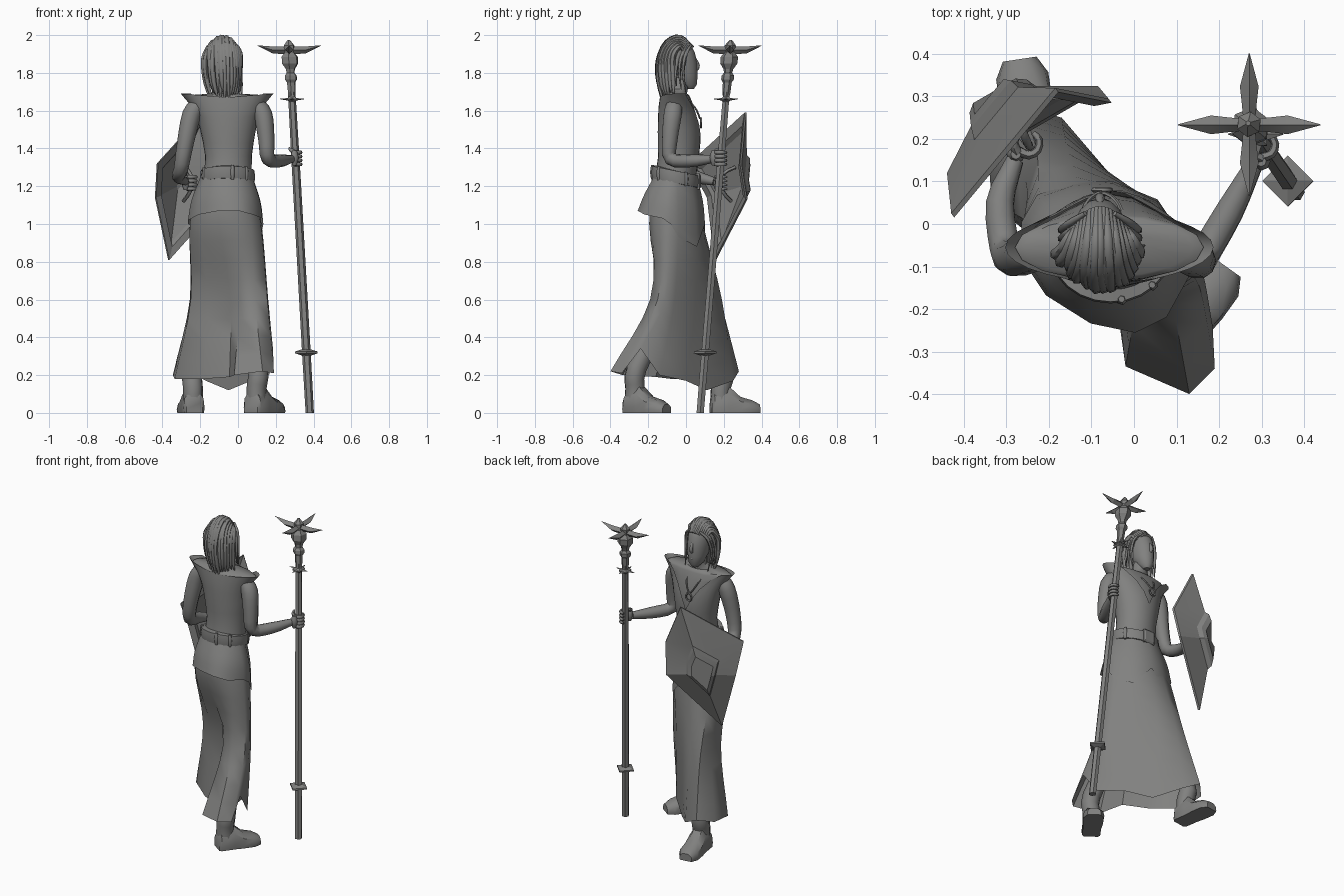
import bpy, bmesh, math, random
from mathutils import Vector as V

random.seed(4)
mat = bpy.data.materials.new("stone grey")
mat.diffuse_color = (0.22, 0.22, 0.215, 1)


def loft(name, rings, cap0=True, cap1=True, angle=40):
    """Skin a list of equal-length closed rings."""
    bm = bmesh.new()
    rows = [[bm.verts.new(p) for p in r] for r in rings]
    n = len(rows[0])
    for a, b in zip(rows, rows[1:]):
        for i in range(n):
            j = (i + 1) % n
            bm.faces.new((a[i], a[j], b[j], b[i]))
    if cap0:
        bm.faces.new(rows[0][::-1])
    if cap1:
        bm.faces.new(rows[-1])
    bmesh.ops.recalc_face_normals(bm, faces=bm.faces)
    me = bpy.data.meshes.new(name)
    bm.to_mesh(me)
    bm.free()
    for p in me.polygons:
        p.use_smooth = True
    me.set_sharp_from_angle(angle=math.radians(angle))
    me.materials.append(mat)
    ob = bpy.data.objects.new(name, me)
    bpy.context.collection.objects.link(ob)
    return ob


def spline(pts, k):
    """Catmull-Rom through points, k steps per span."""
    q = [V(p) for p in pts]
    q = [2 * q[0] - q[1]] + q + [2 * q[-1] - q[-2]]
    out = []
    for i in range(1, len(q) - 2):
        a, b, c, d = q[i - 1:i + 3]
        for s in range(k):
            t = s / k
            out.append(0.5 * (2 * b + (c - a) * t + (2 * a - 5 * b + 4 * c - d) * t * t
                              + (3 * b - a - 3 * c + d) * t ** 3))
    return out + [q[-2]]


def ellipse(z, cx, cy, rx, ry, n=16, rot=0):
    return [(cx + rx * math.cos(rot + math.tau * i / n), cy + ry * math.sin(rot + math.tau * i / n), z)
            for i in range(n)]


def tube(name, pts, radii, n=8, k=3, angle=60):
    """Tapered tube along a smooth path."""
    path = spline(pts, k)
    rr = [v.x for v in spline([(r, 0, 0) for r in radii], k)]
    rings = []
    up = None
    for i, p in enumerate(path):
        t = (path[min(i + 1, len(path) - 1)] - path[max(i - 1, 0)]).normalized()
        if up is None:
            up = t.orthogonal().normalized()
        up = (up - t * up.dot(t)).normalized()
        w = t.cross(up)
        rings.append([p + rr[i] * (up * math.cos(math.tau * j / n) + w * math.sin(math.tau * j / n))
                      for j in range(n)])
    return loft(name, rings, angle=angle)


def table(tab, z):
    for a, b in zip(tab, tab[1:]):
        if z <= b[0] or b is tab[-1]:
            t = (z - a[0]) / (b[0] - a[0])
            return [x + (y - x) * t for x, y in zip(a, b)][1:]


# Skirt: columns swept from waist to a flared, striding hem with a deep fold at the back
hem = [(.19, -.34, .21), (.185, -.24, .34), (.165, -.14, .2), (.07, .0, .17), (-.05, .11, .12), (-.17, .25, .17),
       (-.27, .28, .22), (-.345, .2, .2), (-.335, .05, .18), (-.18, -.08, .18), (-.045, -.16, .19),
       (-.02, -.335, .2), (.13, -.4, .22)]
knee = [(.155, -.15), (.16, -.11), (.135, -.06), (.03, .055), (-.07, .13), (-.16, .19), (-.23, .18), (-.255, .1),
        (-.25, 0), (-.16, -.05), (-.04, -.08), (.01, -.165), (.09, -.19)]
hip = [(.12, -.12), (.125, -.08), (.112, -.04), (.05, .05), (-.05, .09), (-.14, .09), (-.22, .06), (-.255, 0),
       (-.255, -.08), (-.2, -.15), (-.1, -.18), (0, -.195), (.07, -.17)]
ang = [math.atan2(y + .06, x + .06) for x, y in hip]
waist = [V((-.06 + .135 * math.cos(a), -.06 + .115 * math.sin(a), 1.24)) for a in ang]
cols = [spline([waist[i], (*hip[i], 1.0), (*knee[i], .6), hem[i]], 4) for i in range(13)]
loft("skirt", list(zip(*cols)), False, False, 50)

# Overskirt with zigzag front edge and a kick at the back
edge = [1.03, 1.0, .93, .88, 1.0, .9, .98, 1.0, 1.02, 1.05, 1.07, 1.07, 1.05]
over = []
for i, (x, y) in enumerate(hip):
    s = 1.45 if y < -.16 else 1.2 if y < -.12 else 1.07
    b = V((-.06 + (x + .06) * 1.05, -.06 + (y + .06) * s, edge[i]))
    m = waist[i].lerp(b, .5) + V((x + .06, y + .06, 0)) * .08
    over.append(spline([waist[i] + V((0, 0, .02)), m, b], 3))
loft("overskirt", list(zip(*over)), False, False, 50)

# Belt, loops and buckle (tilted down to the front)
def belt_pt(a, g, dz):
    y = math.sin(a)
    return V((-.055 + (.132 + g) * math.cos(a), -.058 + (.115 + g) * y, 1.25 - .025 * y + dz))

loft("belt", [[belt_pt(math.tau * i / 24, g, dz) for i in range(24)]
              for g, dz in ((-.02, -.035), (.01, -.032), (.014, 0), (.01, .032), (-.02, .035))], False, False)
for a in (.5, 2.6, 3.6, 4.9, 5.5):
    tube("belt_loop", [belt_pt(a, .006, d) for d in (-.038, 0, .038)], [.008, .014, .008], 6, 2)
loft("buckle", [[belt_pt(1.57 + sx * w, g, sz * h) for sx, sz in ((-1, -1), (1, -1), (1, 1), (-1, 1))]
                for g, w, h in ((.0, .26, .042), (.02, .26, .042), (.024, .18, .03))], angle=20)

# Vest: sleeveless, flared shoulder tips, V neck at the front
vest = [(1.22, -.055, -.06, .128, .108), (1.35, -.05, -.04, .122, .108), (1.47, -.052, -.035, .14, .115),
        (1.57, -.055, -.04, .165, .108), (1.63, -.057, -.05, .195, .095), (1.69, -.058, -.055, .245, .08)]
rings = []
for f in (0, .15, .3, .45, .6, .75, .88, 1):
    ring = []
    for i in range(28):
        a = math.tau * i / 28
        c, s = math.cos(a), math.sin(a)
        top = 1.69 - .02 * (1 - abs(c))
        if s > 0:
            top = 1.45 + .24 * min(1, abs(c) / .75)
        z = 1.22 + (top - 1.22) * f
        cx, cy, rx, ry = table(vest, z)
        ring.append((cx + rx * c, cy + ry * s, z))
    rings.append(ring)
loft("vest", rings, False, False, 50)

# Body under the vest, with shoulders and neck
loft("chest_and_neck", [ellipse(*r) for r in (
    (1.25, -.055, -.06, .11, .09), (1.45, -.052, -.035, .125, .105), (1.55, -.055, -.04, .15, .1),
    (1.63, -.057, -.05, .19, .088), (1.67, -.058, -.055, .222, .078), (1.682, -.06, -.053, .2, .07),
    (1.69, -.065, -.05, .08, .055), (1.715, -.07, -.035, .047, .045), (1.78, -.078, -.025, .043, .045))])

# Head and nose
loft("head", [ellipse(*r) for r in (
    (1.715, -.08, .02, .02, .022), (1.74, -.08, .008, .043, .05), (1.79, -.08, -.012, .057, .073),
    (1.85, -.08, -.03, .066, .09), (1.91, -.08, -.042, .068, .088), (1.96, -.08, -.05, .055, .07),
    (1.98, -.08, -.055, .02, .03))])
tube("nose", [(-.08, .045, 1.88), (-.08, .062, 1.84), (-.08, .055, 1.815)], [.007, .012, .009], 6, 2)
tube("lips", [(-.1, .044, 1.775), (-.08, .055, 1.777), (-.06, .044, 1.775)], [.003, .008, .003], 6, 2)

# Hair: inner cap plus combed-back strands and loose side locks
loft("hair_cap", [ellipse(*r) for r in (
    (1.7, -.07, -.1, .06, .025), (1.76, -.075, -.09, .078, .035), (1.84, -.08, -.07, .088, .065),
    (1.9, -.08, -.06, .088, .078), (1.95, -.08, -.055, .068, .07), (1.978, -.08, -.055, .03, .035))])
for i in range(17):
    u = -1 + i / 8
    j = random.uniform(-.008, .008)
    e = random.uniform(-.02, .06)
    h = random.uniform(0, .008)
    tube("hair_strand", [(-.08 + .06 * u, .038 - .045 * u * u, 1.935 - .04 * u * u),
                         (-.08 + .072 * u, -.03, 1.985 + h - .05 * u * u),
                         (-.08 + .09 * u, -.105 + .045 * u * u, 1.955 + h - .05 * u * u),
                         (-.08 + .1 * u + j, -.143 + .075 * u * u - h, 1.86),
                         (-.075 + .094 * u + j, -.14 + .075 * u * u - h, 1.75),
                         (-.065 + .08 * u - j, -.125 + .06 * u * u, 1.65 + e)],
         [.007, .012, .014, .014, .012, .003], 6, 3)
for s in (-1, 1):
    for d in range(3):
        tube("side_lock", [(-.08 + s * .035, .025 - d * .02, 1.945), (-.08 + s * .075, 0 - d * .02, 1.9),
                           (-.08 + s * .092, -.015 - d * .02, 1.81),
                           (-.075 + s * (.08 + .01 * d), .0 - d * .025, 1.69 + .02 * d)],
             [.006, .01, .008, .002], 6, 3)

# Necklace with a ring pendant
tube("necklace", [(-.135, -.03, 1.69), (-.115, .045, 1.62), (-.075, .073, 1.56), (-.035, .045, 1.62),
                  (-.015, -.03, 1.69)], [.005] * 5, 5, 4)
tube("pendant", [(-.075 + .02 * math.cos(a), .08, 1.535 + .024 * math.sin(a))
                 for a in [math.tau * i / 12 for i in range(13)]], [.006] * 13, 5, 1)

# Arms
tube("right_arm", [(.09, -.06, 1.64), (.132, -.07, 1.58), (.15, -.085, 1.45), (.16, -.08, 1.345),
                   (.225, .03, 1.335), (.285, .145, 1.345)], [.04, .05, .043, .037, .034, .021], 10)
tube("left_arm", [(-.2, -.06, 1.64), (-.245, -.065, 1.58), (-.28, -.08, 1.42), (-.302, -.06, 1.29),
                  (-.315, .05, 1.25), (-.28, .15, 1.225)], [.04, .05, .044, .038, .034, .021], 10)

# Hands: palm, four fingers wrapped round the grip, thumb
def hand(name, g, a0, turn):
    c = V(g)
    out = V((math.cos(a0), math.sin(a0), 0))
    tube(name + "_palm", [c + out * .038 + V((0, 0, d)) for d in (-.04, 0, .038)], [.01, .022, .012], 8, 2)
    for f in range(4):
        z = -.034 + .021 * f
        tube(name + "_finger", [c + .028 * V((math.cos(a0 + turn * t), math.sin(a0 + turn * t), 0)) + V((0, 0, z))
                                for t in (0, .9, 1.8, 2.7, 3.5)], [.011, .011, .01, .009, .006], 6, 2)
    tube(name + "_thumb", [c + .032 * V((math.cos(a0 - turn * t), math.sin(a0 - turn * t), 0))
                           + V((0, 0, .03 + .015 * t)) for t in (0, .7, 1.5)], [.012, .011, .006], 6, 2)

hand("right_hand", (.304, .185, 1.35), -1.7, 1)
hand("left_hand", (-.25, .19, 1.22), -2.4, 1)

# Legs and boots
def boot(name, x, y, head, hipx):
    d = V((math.cos(head), math.sin(head), 0))
    w = V((-d.y, d.x, 0))
    o = V((x, y, 0))
    tube(name + "_leg", [(hipx, -.05, 1.0), V((hipx, -.02, .55)).lerp(V((x, y, .55)), .4), o + V((0, 0, .24)),
                         o - d * .012 + V((0, 0, .13)), o - d * .012 + V((0, 0, .04))],
         [.06, .05, .054, .053, .052], 10)
    sec = [(-.064, .044, .08), (-.05, .056, .11), (.03, .056, .14), (.09, .062, .085), (.155, .062, .066),
           (.195, .04, .045)]
    loft(name, [[o + d * s + w * (hw * m) + V((0, 0, h * k)) for m, k in
                 ((-.95, 0), (-1, .25), (-.9, .7), (-.45, 1), (.45, 1), (.9, .7), (1, .25), (.95, 0))]
                for s, hw, h in sec])

boot("left_boot", -.24, .195, 1.72, -.14)
boot("right_boot", .105, -.26, .95, .01)

# Staff: hexagonal pole leaning outward, collars, knops
def axis(z):
    t = z / 1.95
    return .38 - .11 * t, .075 + .16 * t

def turned(name, prof, n=6, rot=0):
    loft(name, [ellipse(z, *axis(z), r, r, n, rot) for z, r in prof], angle=20)

turned("staff_pole", [(0, .022), (.3, .023), (1.3, .022), (1.7, .02)])
turned("staff_lower_collar", [(.303, .022), (.315, .06), (.325, .06), (.337, .022)], 4)
turned("staff_upper_collar", [(1.645, .02), (1.657, .038), (1.663, .038), (1.675, .02)], 4, .785)
turned("staff_head", [(1.68, .02), (1.75, .024), (1.765, .034), (1.785, .034), (1.8, .022), (1.82, .026),
                      (1.85, .046), (1.885, .046), (1.91, .026), (1.945, .03), (1.975, .006)], 6, .39)

# Four crossed blades on top, four little spikes on the collar
def blade(name, c, i, secs):
    d = V((math.cos(i * math.pi / 2), math.sin(i * math.pi / 2), 0))
    w = V((-d.y, d.x, 0))
    loft(name, [[V(c) + d * s + V((0, 0, z)) + w * a + V((0, 0, b)) for a, b in
                 ((hw, 0), (0, hh), (-hw, 0), (0, -hh))] for s, z, hw, hh in secs], angle=20)

for i in range(4):
    blade("staff_blade", (*axis(1.93), 1.92), i,
          [(.01, 0, .014, .018), (.045, 0, .017, .02), (.09, .002, .022, .018), (.168, .025, .001, .001)])
    blade("collar_spike", (*axis(1.66), 1.66), i, [(.02, 0, .016, .007), (.065, .002, .001, .001)])

# Shield: six-cornered, ridged to a raised boss, hollow back
rim = [V(p) for p in ((-.185, .32, 1.59), (-.43, .025, 1.32), (-.44, .12, 1.14), (-.37, .16, .81),
                      (-.085, .325, 1.13), (-.06, .295, 1.32))]
C, N = V((-.33, .315, 1.2)), V((-.58, .81, 0))
loft("shield", [[p.lerp(C, t) + N * o for p in rim] for t, o in
                ((.95, -.022), (.24, -.012), (.18, -.026), (0, -.012), (0, 0), (.58, .006), (.62, .026), (.72, .03))],
     angle=15)
tube("shield_grip", [(-.28, .26, 1.3), (-.25, .19, 1.26), (-.25, .19, 1.18), (-.29, .24, 1.12)], [.01] * 4, 6, 2)
